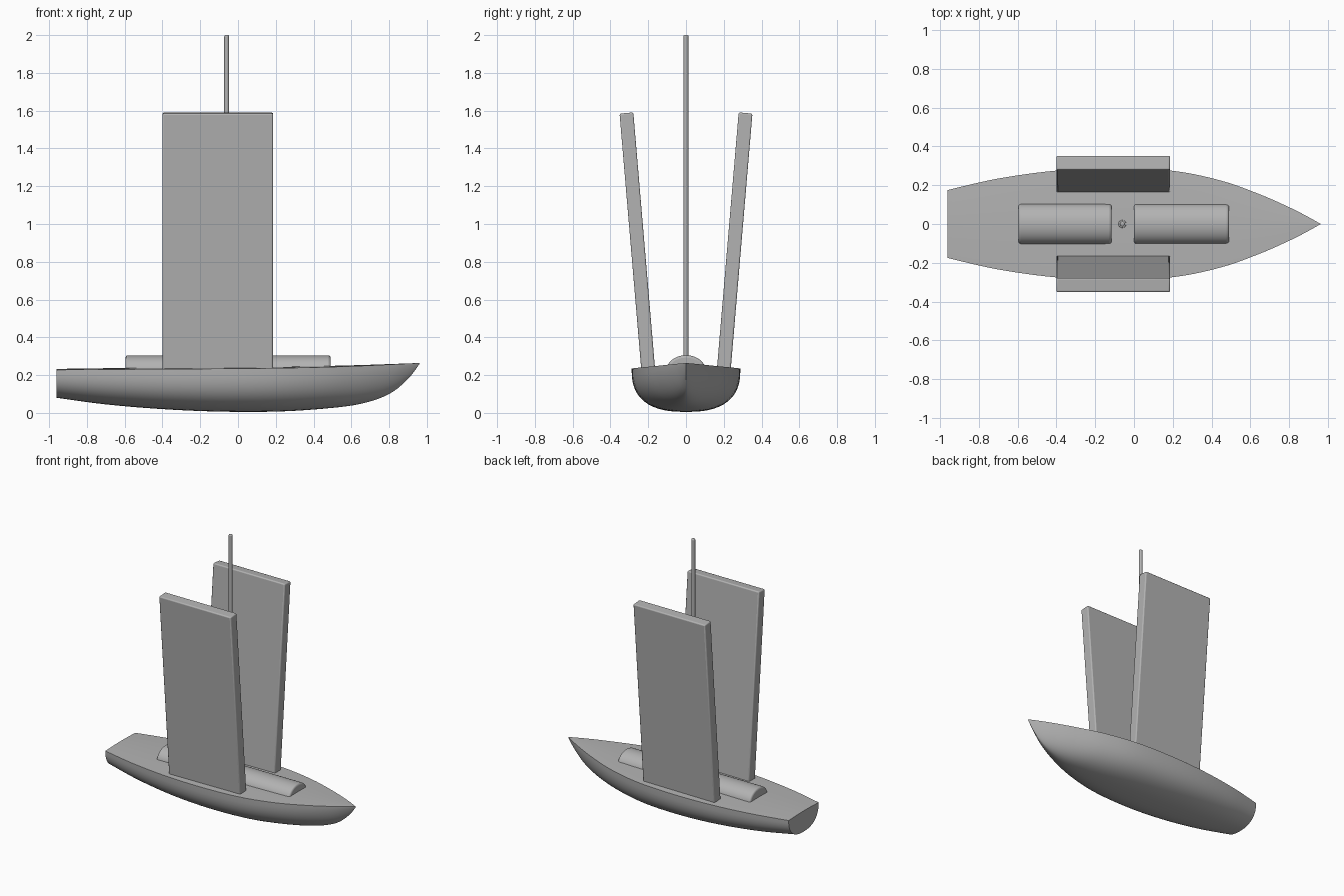
import bpy, bmesh, math
from mathutils import Matrix

if "Cube" in bpy.data.objects:
    bpy.data.objects.remove(bpy.data.objects["Cube"])

grey = bpy.data.materials.new("plain grey")
grey.use_nodes = True
grey.diffuse_color = (0.45, 0.45, 0.45, 1)
grey.node_tree.nodes["Principled BSDF"].inputs["Base Color"].default_value = (0.45, 0.45, 0.45, 1)


def finish(bm, name, bevel=0.0, angle=35):
    """Turn a bmesh into a shaded object with an optional rounded edge."""
    bmesh.ops.recalc_face_normals(bm, faces=bm.faces)
    mesh = bpy.data.meshes.new(name)
    bm.to_mesh(mesh)
    bm.free()
    mesh.materials.append(grey)
    ob = bpy.data.objects.new(name, mesh)
    bpy.context.collection.objects.link(ob)
    if bevel:
        mod = ob.modifiers.new("rounded edges", "BEVEL")
        mod.width, mod.segments = bevel, 3
        mod.limit_method, mod.angle_limit = "ANGLE", math.radians(40)
    bpy.ops.object.select_all(action="DESELECT")
    ob.select_set(True)
    bpy.context.view_layer.objects.active = ob
    bpy.ops.object.shade_smooth_by_angle(angle=math.radians(angle))
    return ob


def loft(rings):
    """Skin a list of closed rings and cap both ends."""
    bm = bmesh.new()
    loops = [[bm.verts.new(p) for p in ring] for ring in rings]
    n = len(loops[0])
    for a, b in zip(loops, loops[1:]):
        for i in range(n):
            j = (i + 1) % n
            bm.faces.new((a[i], a[j], b[j], b[i]))
    bm.faces.new(loops[0])
    bm.faces.new(loops[-1])
    return bm


def spline(rows, steps):
    """Smooth Catmull-Rom samples through the given rows."""
    out = []
    for i in range(len(rows) - 1):
        p = [rows[max(0, min(len(rows) - 1, i + k))] for k in (-1, 0, 1, 2)]
        for s in range(steps):
            t = s / steps
            out.append([b + 0.5 * t * (c - a + t * (2 * a - 5 * b + 4 * c - d + t * (3 * (b - c) + d - a)))
                        for a, b, c, d in zip(*p)])
    return out + [list(rows[-1])]


# Hull: x, half beam, keel height, deck height, section fullness
stations = [
    (-0.96, 0.175, 0.08, 0.228, 2.4),
    (-0.7, 0.234, 0.045, 0.23, 2.5),
    (-0.4, 0.275, 0.02, 0.232, 2.6),
    (-0.1, 0.288, 0.007, 0.234, 2.6),
    (0.2, 0.274, 0.007, 0.237, 2.5),
    (0.45, 0.223, 0.022, 0.242, 2.3),
    (0.65, 0.152, 0.048, 0.249, 2.0),
    (0.8, 0.086, 0.1, 0.256, 1.7),
    (0.9, 0.035, 0.18, 0.261, 1.4),
    (0.96, 0.001, 0.258, 0.264, 1.2),
]
SIDES = 28
rings = []
for x, beam, keel, deck, full in spline(stations, 5):
    ring = []
    for i in range(SIDES + 1):
        a = math.pi * i / SIDES
        c, s = math.cos(a), math.sin(a)
        y = math.copysign(abs(c) ** (2 / full), c) * beam
        ring.append((x, y, deck - (deck - keel) * abs(s) ** (2 / full)))
    # gently crowned deck
    for k in (-0.5, 0, 0.5):
        ring.append((x, k * beam, deck + 0.008 * (1 - k * k) * beam / 0.288))
    rings.append(ring)
finish(loft(rings), "hull", bevel=0.006)


# Cabin roofs: arched prisms with softened ends
def cabin(name, x0, x1, half=0.105, base=0.215, top=0.305):
    rings = []
    for x in (x0, x1):
        rings.append([(x, half * math.cos(math.pi * i / 24),
                       base + (top - base) * math.sin(math.pi * i / 24) ** 0.9) for i in range(25)])
    finish(loft(rings), name, bevel=0.015)


cabin("aft_cabin", -0.595, -0.115)
cabin("forward_cabin", 0.0, 0.49)


# Wing sails: two tall slabs leaning outward
for side, name in ((1, "left_sail"), (-1, "right_sail")):
    bm = bmesh.new()
    lean = Matrix.Rotation(-side * math.radians(4.85), 4, "X")
    place = Matrix.Translation((-0.107, side * 0.257, 0.9)) @ lean
    bmesh.ops.create_cube(bm, size=1, matrix=place @ Matrix.Diagonal((0.585, 0.073, 1.38, 1)))
    finish(bm, name, bevel=0.008)


# Mast with a rounded tip and a small foot collar
def pole(name, radius, z0, z1, bevel):
    bm = bmesh.new()
    bmesh.ops.create_cone(bm, cap_ends=True, segments=20, radius1=radius, radius2=radius,
                          depth=z1 - z0, matrix=Matrix.Translation((-0.06, 0, (z0 + z1) / 2)))
    finish(bm, name, bevel=bevel)


pole("mast", 0.013, 0.2, 2.0, 0.007)
pole("mast_collar", 0.02, 0.22, 0.25, 0.003)
